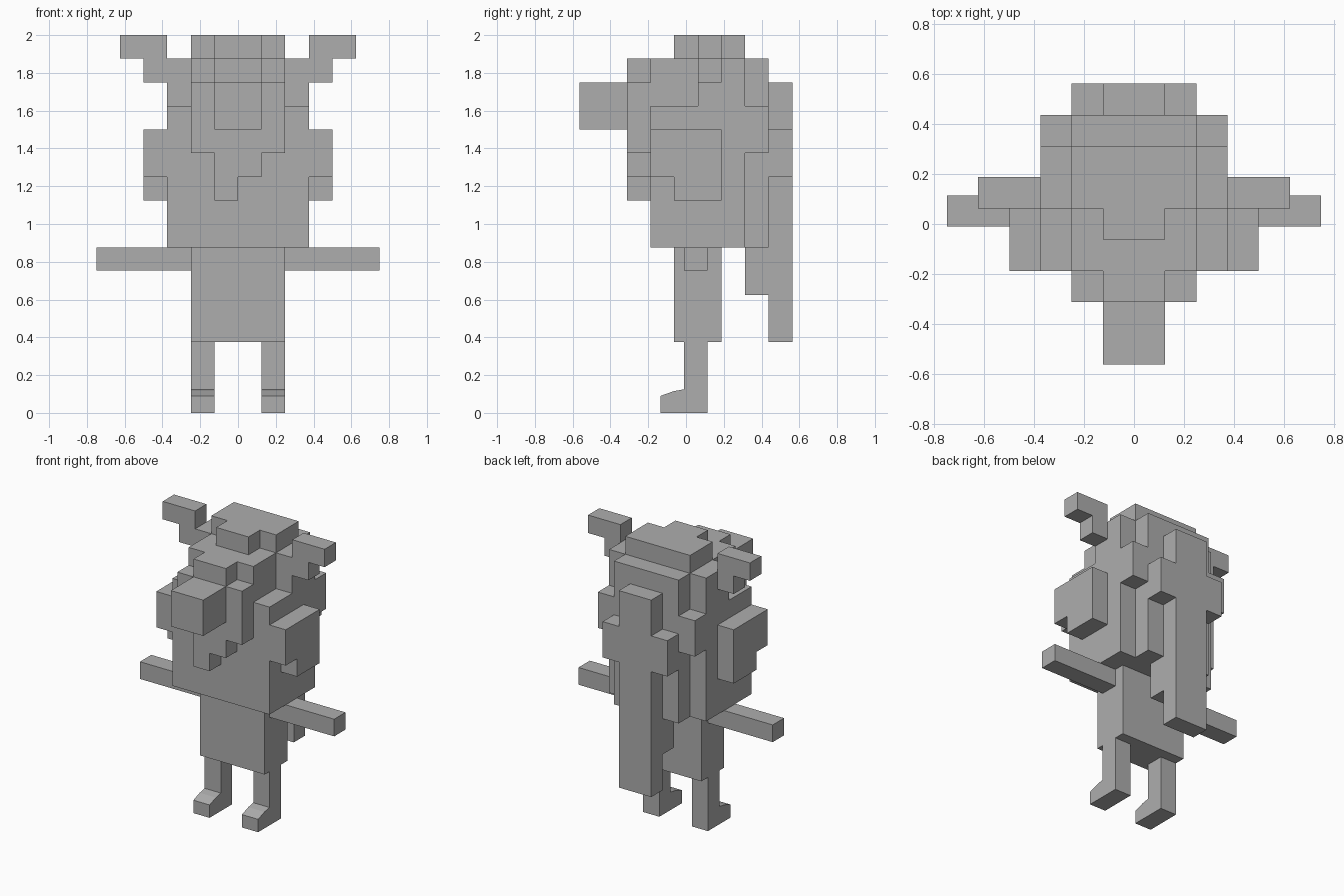
import bpy, bmesh

if "Cube" in bpy.data.objects:
    bpy.data.objects.remove(bpy.data.objects["Cube"])

grey = bpy.data.materials.new("stone grey")
grey.diffuse_color = (0.42, 0.42, 0.42, 1)
grey.use_nodes = True
grey.node_tree.nodes["Principled BSDF"].inputs["Base Color"].default_value = grey.diffuse_color


def extrude(name, outline, axis, lo, hi):
    """Extrude an outline along x (points are y,z) or y (points are x,z)."""
    def place(p, d):
        return (d, p[0], p[1]) if axis == "x" else (p[0], d, p[1])
    bm = bmesh.new()
    a = [bm.verts.new(place(p, lo)) for p in outline]
    b = [bm.verts.new(place(p, hi)) for p in outline]
    bm.faces.new(a)
    bm.faces.new(b)
    n = len(outline)
    for i in range(n):
        j = (i + 1) % n
        bm.faces.new((a[i], a[j], b[j], b[i]))
    bmesh.ops.recalc_face_normals(bm, faces=bm.faces)
    mesh = bpy.data.meshes.new(name)
    bm.to_mesh(mesh)
    bm.free()
    mesh.materials.append(grey)
    obj = bpy.data.objects.new(name, mesh)
    bpy.context.collection.objects.link(obj)
    return obj


def rect(a0, a1, z0, z1):
    return [(a0, z0), (a1, z0), (a1, z1), (a0, z1)]


def symmetric(half):
    """Complete a right-hand (x > 0) outline with its mirror image."""
    return half + [(-x, z) for x, z in reversed(half)]


def pair(name, outline, axis, lo, hi):
    """Right part with a mirrored left twin."""
    for side, s in (("right", 1), ("left", -1)):
        if axis == "x":
            extrude(f"{side}_{name}", outline, axis, s * lo, s * hi)
        else:
            extrude(f"{side}_{name}", [(s * x, z) for x, z in outline], axis, lo, hi)


# Head: stepped at the upper front, with a narrower forehead on the step
extrude("head", [(-.1875, .875), (.3125, .875), (.3125, 1.875), (.0625, 1.875),
                 (.0625, 1.625), (-.1875, 1.625)], "x", -.375, .375)
extrude("forehead", rect(-.1875, .0625, 1.625, 1.875), "x", -.25, .25)

# Crown with a front tongue
extrude("crown", rect(-.25, .25, 1.875, 2), "y", .0625, .3125)
extrude("crown_front", rect(-.125, .125, 1.875, 2), "y", -.0625, .0625)

# Muzzle plate with uneven chin, and snout
extrude("muzzle", [(-.25, 1.375), (-.125, 1.375), (-.125, 1.125), (0, 1.125),
                   (0, 1.25), (.125, 1.25), (.125, 1.375), (.25, 1.375),
                   (.25, 1.75), (.125, 1.75), (.125, 1.875), (-.125, 1.875),
                   (-.125, 1.75), (-.25, 1.75)], "y", -.3125, -.1875)
extrude("snout", rect(-.125, .125, 1.5, 1.75), "y", -.5625, -.3125)

# Cheek tufts
pair("cheek", [(-.1875, 1.25), (-.0625, 1.25), (-.0625, 1.125), (.1875, 1.125),
               (.1875, 1.5), (-.1875, 1.5)], "x", .375, .5)

# Horns
pair("horn", [(.375, 1.75), (.5, 1.75), (.5, 1.875), (.625, 1.875),
              (.625, 2), (.375, 2)], "y", .0625, .1875)

# Mane: two layers behind the head
extrude("inner_mane", symmetric([(.125, .625), (.125, .875), (.25, .875), (.25, 1.375),
                                 (.375, 1.375), (.375, 1.625), (.25, 1.625), (.25, 1.875)]),
        "y", .3125, .4375)
extrude("outer_mane", symmetric([(.125, .375), (.125, 1.25), (.25, 1.25), (.25, 1.5),
                                 (.125, 1.5), (.125, 1.75)]), "y", .4375, .5625)

# Body, arms and legs with sloped feet
extrude("body", rect(-.0625, .1875, .375, .875), "x", -.25, .25)
pair("arm", rect(-.01, .115, .755, .875), "x", .25, .75)
pair("leg", [(-.135, 0), (.115, 0), (.115, .375), (-.01, .375), (-.01, .125),
             (-.065, .115), (-.135, .09)], "x", .125, .25)
